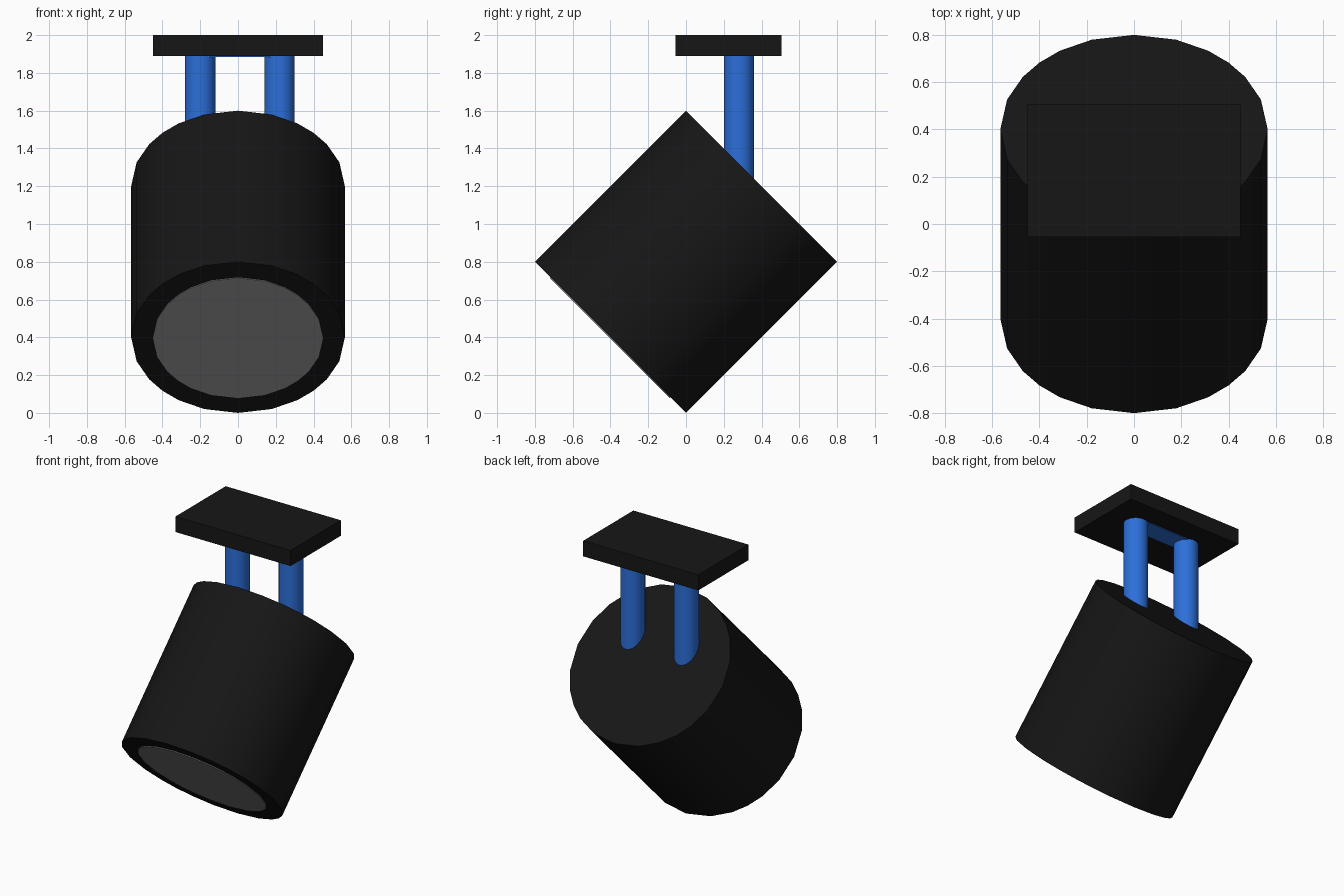
import bpy, bmesh
from math import atan, atan2, cos, sin, pi, sqrt, radians
from mathutils import Matrix

if "Cube" in bpy.data.objects:
    bpy.data.objects.remove(bpy.data.objects["Cube"])


def material(name, rgb):
    m = bpy.data.materials.new(name)
    m.diffuse_color = (*rgb, 1)
    m.use_nodes = True
    m.node_tree.nodes["Principled BSDF"].inputs["Base Color"].default_value = m.diffuse_color
    return m


BLACK = material("black", (0.008, 0.008, 0.008))
BLUE = material("blue", (0.025, 0.16, 0.7))
GREY = material("lens_grey", (0.28, 0.28, 0.28))

# 24 sides spaced like a subdivided square pushed out to a circle
SQUARED = [q * pi / 2 + a for q in range(4)
           for a in (0, atan(1 / 3), atan(2 / 3), pi / 4, atan(1.5), atan(3))]
ROUND = [i * 2 * pi / 32 for i in range(32)]


def finish(name, bm, mat, smooth=False):
    bmesh.ops.recalc_face_normals(bm, faces=bm.faces)
    me = bpy.data.meshes.new(name)
    bm.to_mesh(me)
    bm.free()
    me.materials.append(mat)
    ob = bpy.data.objects.new(name, me)
    bpy.context.collection.objects.link(ob)
    if smooth:
        bpy.ops.object.select_all(action='DESELECT')
        ob.select_set(True)
        bpy.context.view_layer.objects.active = ob
        bpy.ops.object.shade_smooth_by_angle(angle=radians(30))
    return ob


def prism(name, angles, r, z0, z1, matrix, mat):
    bm = bmesh.new()
    rings = [[bm.verts.new((r * cos(a), r * sin(a), z)) for a in angles]
             for z in (z0, z1)]
    n = len(angles)
    for ring in rings:
        bm.faces.new(ring)
    for i in range(n):
        j = (i + 1) % n
        bm.faces.new((rings[0][i], rings[0][j], rings[1][j], rings[1][i]))
    bm.transform(matrix)
    return finish(name, bm, mat, True)


def box(name, lo, hi, mat):
    bm = bmesh.new()
    bmesh.ops.create_cube(bm, size=1)
    for v in bm.verts:
        v.co = [(l + h) / 2 + c * (h - l) for c, l, h in zip(v.co, lo, hi)]
    return finish(name, bm, mat)


# Lamp body, tilted 45 degrees down and forward
R = 0.8 / sqrt(2)
tilt = Matrix.Translation((0, 0, 0.8)) @ Matrix.Rotation(radians(135), 4, 'X')
prism("lamp_body", SQUARED, R, -R, R, tilt, BLACK)

# Lens disc, standing slightly proud of the lower end
prism("lens", SQUARED, 0.45, R - 0.03, R + 0.005, tilt, GREY)

# Support posts running into the body
for name, x in (("post_left", -0.2), ("post_right", 0.22)):
    prism(name, ROUND, 0.08, 1.1, 1.93, Matrix.Translation((x, 0.28, 0)), BLUE)

# Cross bar joining the posts inside the plate
box("post_cross_bar", (-0.2, 0.21, 1.885), (0.22, 0.35, 1.93), BLUE)

# Mounting plate
box("mounting_plate", (-0.45, -0.055, 1.89), (0.45, 0.505, 2.0), BLACK)
